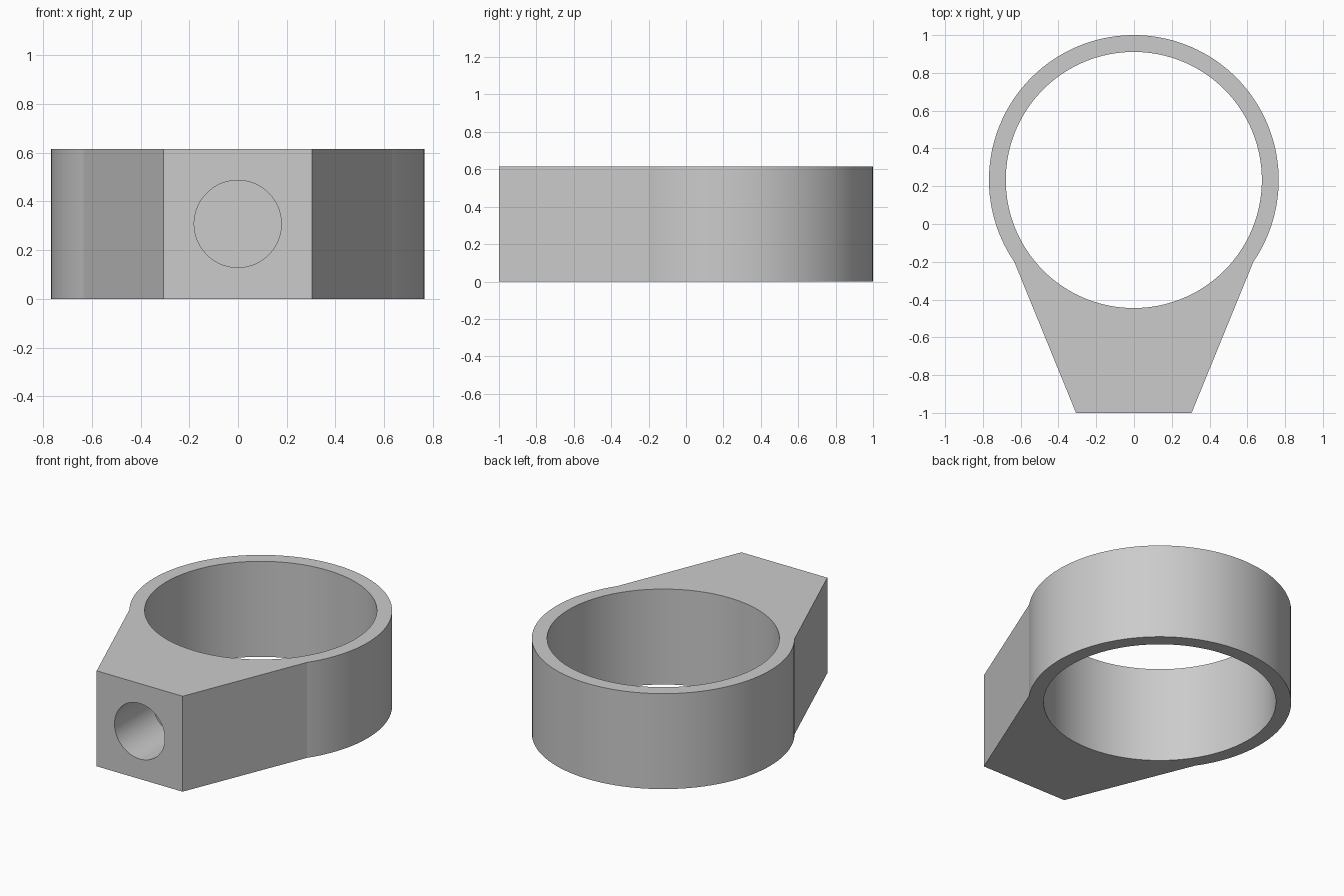
import bpy
import bmesh
from math import radians, sin, cos, pi
from mathutils import Matrix, Vector

cube = bpy.data.objects.get("Cube")
if cube:
    bpy.data.objects.remove(cube, do_unlink=True)

HEIGHT = 0.615
CENTRE = Vector((-0.001, 0.233))
OUTER, INNER = 0.767, 0.678
NOSE_HALF, NOSE_Y = 0.306, -1.0
JOIN = radians(-34.4)          # where the tapered nose meets the ring
HOLE_RADIUS, HOLE_DEPTH, HOLE_Z = 0.179, 0.385, 0.308

grey = bpy.data.materials.new("plain grey")
grey.use_nodes = True
colour = (0.6, 0.6, 0.6, 1)
grey.diffuse_color = colour
grey.node_tree.nodes["Principled BSDF"].inputs["Base Color"].default_value = colour


def add_object(name, bm):
    mesh = bpy.data.meshes.new(name)
    bmesh.ops.recalc_face_normals(bm, faces=bm.faces)
    bm.to_mesh(mesh)
    bm.free()
    mesh.materials.append(grey)
    obj = bpy.data.objects.new(name, mesh)
    bpy.context.collection.objects.link(obj)
    return obj


def cylinder(name, radius, depth, matrix):
    bm = bmesh.new()
    bmesh.ops.create_cone(bm, cap_ends=True, segments=128, radius1=radius,
                          radius2=radius, depth=depth, matrix=matrix)
    return add_object(name, bm)


# Body outline: ring arc closed by the tapered nose, then extruded upward
steps = 96
sweep = pi - 2 * JOIN
outline = [(CENTRE.x + OUTER * cos(JOIN + sweep * i / steps),
            CENTRE.y + OUTER * sin(JOIN + sweep * i / steps)) for i in range(steps + 1)]
outline += [(CENTRE.x - NOSE_HALF, NOSE_Y), (CENTRE.x + NOSE_HALF, NOSE_Y)]
bm = bmesh.new()
base = bm.faces.new([bm.verts.new((x, y, 0)) for x, y in outline])
extruded = bmesh.ops.extrude_face_region(bm, geom=[base], use_keep_orig=True)
top = [v for v in extruded["geom"] if isinstance(v, bmesh.types.BMVert)]
bmesh.ops.translate(bm, verts=top, vec=(0, 0, HEIGHT))
body = add_object("ring_body", bm)

# Cutters: the ring bore and the blind hole in the nose
bore = cylinder("bore_cutter", INNER, HEIGHT * 2,
                Matrix.Translation((CENTRE.x, CENTRE.y, HEIGHT / 2)))
socket = cylinder("socket_cutter", HOLE_RADIUS, HOLE_DEPTH * 2,
                  Matrix.Translation((CENTRE.x, NOSE_Y, HOLE_Z)) @ Matrix.Rotation(pi / 2, 4, "X"))

bpy.ops.object.select_all(action="DESELECT")
body.select_set(True)
bpy.context.view_layer.objects.active = body
for cutter in (bore, socket):
    cutter.hide_render = True
    cut = body.modifiers.new(cutter.name, "BOOLEAN")
    cut.operation = "DIFFERENCE"
    cut.solver = "EXACT"
    cut.object = cutter
    bpy.ops.object.modifier_apply(modifier=cut.name)
    bpy.data.objects.remove(cutter, do_unlink=True)

# Smooth round walls, crisp rims and corners
bpy.ops.object.shade_smooth_by_angle(angle=radians(10))
